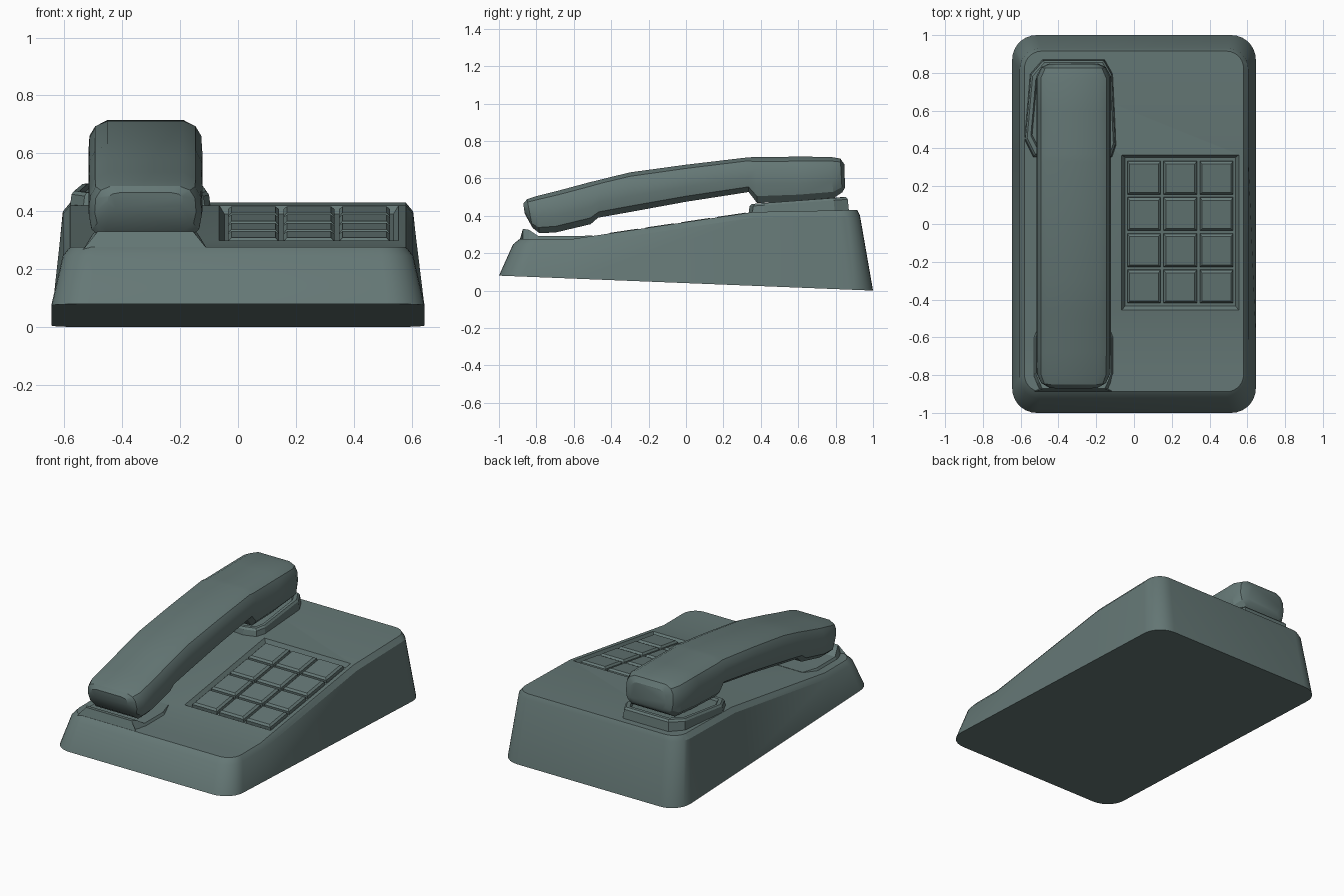
import bpy, bmesh, math
from mathutils import Matrix

if "Cube" in bpy.data.objects:
    bpy.data.objects.remove(bpy.data.objects["Cube"])

mat = bpy.data.materials.new("slate_green")
mat.diffuse_color = (0.13, 0.187, 0.18, 1)
mat.use_nodes = True
mat.node_tree.nodes["Principled BSDF"].inputs["Base Color"].default_value = mat.diffuse_color

Y1, Z1, Y2, Z2 = -0.6, 0.277, 0.36, 0.42      # sloped part of the deck
TILT = math.atan2(Z2 - Z1, Y2 - Y1)


def deck(y):
    if y < Y1:
        return Z1
    if y < Y2:
        return Z1 + (y - Y1) * math.tan(TILT)
    return Z2 + (y - Y2) * 0.02


def finish(name, bm, smooth=True):
    bmesh.ops.recalc_face_normals(bm, faces=bm.faces)
    me = bpy.data.meshes.new(name)
    bm.to_mesh(me)
    bm.free()
    me.materials.append(mat)
    if smooth:
        me.shade_smooth()
        me.set_sharp_from_angle(angle=math.radians(28))
    ob = bpy.data.objects.new(name, me)
    bpy.context.collection.objects.link(ob)
    return ob


def loft(bm, rings):
    """Skin closed rings of equal length, returns the vertex rings."""
    vr = [[bm.verts.new(p) for p in r] for r in rings]
    n = len(vr[0])
    for a, b in zip(vr, vr[1:]):
        for i in range(n):
            j = (i + 1) % n
            bm.faces.new((a[i], a[j], b[j], b[i]))
    return vr


def half_outline(hx, y0, y1, r):
    """Right half of a rounded rectangle, front to back."""
    arc = [i * math.pi / 14 for i in range(8)]
    pts = [(hx - r + r * math.sin(a), y0 + r - r * math.cos(a)) for a in arc]
    pts += [(hx, Y1), (hx, Y2)]
    pts += [(hx - r + r * math.cos(a), y1 - r + r * math.sin(a)) for a in arc]
    return pts


def ring(half, zf):
    return ([(x, y, zf(y)) for x, y in half]
            + [(-x, y, zf(y)) for x, y in reversed(half)])


# Body: three rounded outlines, the deck capped in strips along its creases
bm = bmesh.new()
vr = loft(bm, [
    ring(half_outline(0.645, -1, 1, 0.13), lambda y: 0.04 * (1 - y)),
    ring(half_outline(0.605, -0.925, 0.93, 0.11), lambda y: deck(y) - 0.03),
    ring(half_outline(0.58, -0.888, 0.915, 0.09), deck)])
bm.faces.new(vr[0])
top, n = vr[2], len(vr[2])
for i in range(n // 2 - 1):
    bm.faces.new((top[i], top[i + 1], top[n - 2 - i], top[n - 1 - i]))
body = finish("body", bm)

# Keypad recess cutter with sloping walls
KX, KY = 0.245, -0.045
frame = Matrix.Translation((KX, KY, deck(KY))) @ Matrix.Rotation(TILT, 4, 'X')
bm = bmesh.new()
vr = loft(bm, [[(sx * w, sy * h, z) for sx, sy in ((-1, -1), (1, -1), (1, 1), (-1, 1))]
               for w, h, z in ((0.292, 0.398, -0.028), (0.31, 0.415, 0), (0.31, 0.415, 0.1))])
bm.faces.new(vr[0])
bm.faces.new(vr[-1])
bm.transform(frame)
cutter = finish("keypad_cutter", bm, False)
cutter.hide_render = True
cutter.hide_viewport = True
cut = body.modifiers.new("keypad_recess", 'BOOLEAN')
cut.operation = 'DIFFERENCE'
cut.solver = 'EXACT'
cut.object = cutter

# Keys: 3 by 4 tapered blocks
for row in range(4):
    for col in range(3):
        bm = bmesh.new()
        cx, cy = (col - 1) * 0.192, (row - 1.5) * 0.194
        vr = loft(bm, [[(cx + sx * w, cy + sy * w, z)
                        for sx, sy in ((-1, -1), (1, -1), (1, 1), (-1, 1))]
                       for w, z in ((0.088, -0.03), (0.088, -0.008), (0.076, 0.003))])
        bm.faces.new(vr[0])
        bm.faces.new(vr[-1])
        bm.transform(frame)
        finish(f"key_{row}_{col}", bm, False)

# Rear cradle: chamfered tray rising to the back, with a sunk floor
HX = -0.32
outline = [(-0.53, 0.36), (-0.2, 0.34), (-0.12, 0.36), (-0.1, 0.42), (-0.118, 0.79),
           (-0.16, 0.865), (-0.48, 0.865), (-0.545, 0.79), (-0.575, 0.45)]


def tray(s, dz, drop=None):
    pts = []
    for x, y in outline:
        z = 0.463 + (y - 0.34) * 0.07 + dz
        pts.append((-0.335 + (x + 0.335) * s, 0.6 + (y - 0.6) * s,
                    deck(y) - 0.02 if drop else z))
    return pts


bm = bmesh.new()
vr = loft(bm, [tray(1.03, 0, True), tray(1, -0.012), tray(0.96, 0),
               tray(0.88, 0), tray(0.85, -0.015)])
bm.faces.new(vr[0])
bm.faces.new(vr[-1])
finish("rear_cradle", bm, False)

# Front cradle: low pad with a raised front lip, lofted front to back
bm = bmesh.new()
stations = [(-0.888, 0.274, 0.21), (-0.872, 0.33, 0.165), (-0.84, 0.325, 0.18),
            (-0.79, 0.292, 0.2), (-0.6, 0.292, 0.2), (-0.5, 0.294, 0.17)]
vr = loft(bm, [[(HX - w - 0.025, y, 0.25), (HX + w + 0.025, y, 0.25),
                (HX + w, y, z), (HX - w, y, z)] for y, z, w in stations])
bm.faces.new(vr[0])
bm.faces.new(vr[-1])
finish("front_cradle", bm, False)

# Handset: (top y, top z, bottom y, bottom z, half width) sections
sections = [
    (-0.87, 0.465, -0.862, 0.41, 0.13), (-0.85, 0.488, -0.82, 0.335, 0.175),
    (-0.80, 0.505, -0.785, 0.308, 0.195), (-0.68, 0.535, -0.70, 0.31, 0.197),
    (-0.52, 0.578, -0.51, 0.355, 0.197), (-0.45, 0.595, -0.47, 0.39, 0.197),
    (-0.30, 0.632, -0.30, 0.42, 0.197), (0.0, 0.673, 0.0, 0.475, 0.197),
    (0.33, 0.712, 0.335, 0.527, 0.197), (0.37, 0.714, 0.38, 0.468, 0.197),
    (0.60, 0.716, 0.60, 0.477, 0.197), (0.77, 0.715, 0.79, 0.495, 0.197),
    (0.825, 0.706, 0.835, 0.525, 0.17), (0.847, 0.675, 0.85, 0.55, 0.13)]
# Cross-section: (share of half width, share of height from bottom to top)
shape = [(0.78, 0), (0.95, 0.15), (1, 0.4), (0.98, 0.72), (0.88, 0.9), (0.66, 1)]
shape += [(-u, v) for u, v in reversed(shape)]
bm = bmesh.new()
vr = loft(bm, [[(HX + u * w, yb + (yt - yb) * v, zb + (zt - zb) * v) for u, v in shape]
               for yt, zt, yb, zb, w in sections])
bm.faces.new(vr[0])
bm.faces.new(vr[-1])
finish("handset", bm)
